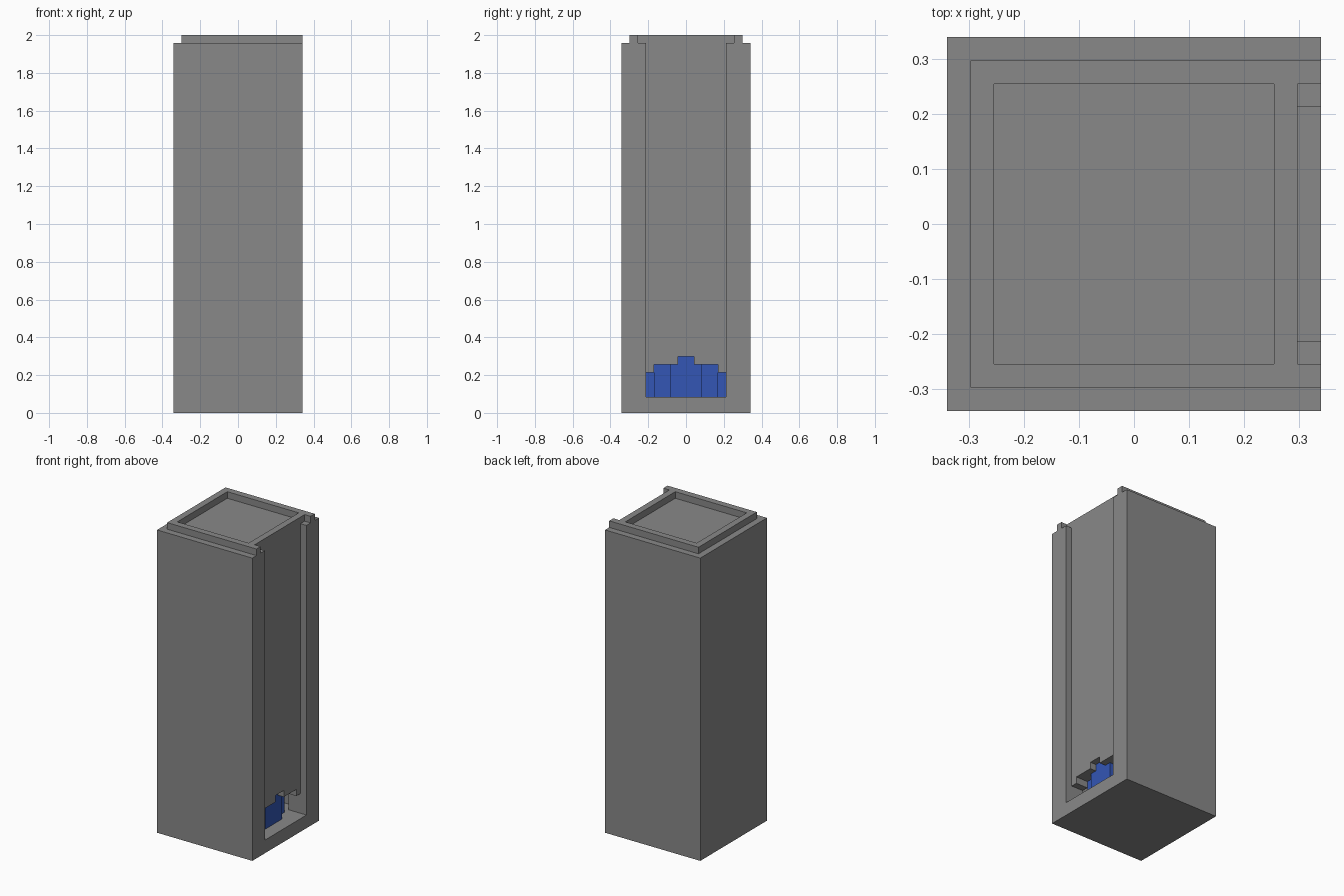
import bpy
import bmesh

cube = bpy.data.objects.get("Cube")
if cube:
    bpy.data.objects.remove(cube, do_unlink=True)

U = 2 / 47  # the whole model sits on a grid of this step


def material(name, color):
    mat = bpy.data.materials.new(name)
    mat.use_nodes = True
    mat.diffuse_color = (*color, 1)
    mat.node_tree.nodes["Principled BSDF"].inputs["Base Color"].default_value = (*color, 1)
    return mat


def prism(name, points, offset, mat=None):
    """Extrude a flat outline along an offset; all sizes in grid steps."""
    bm = bmesh.new()
    face = bm.faces.new([bm.verts.new([c * U for c in p]) for p in points])
    top = bmesh.ops.extrude_face_region(bm, geom=[face])["geom"]
    moved = [v for v in top if isinstance(v, bmesh.types.BMVert)]
    bmesh.ops.translate(bm, verts=moved, vec=[c * U for c in offset])
    bmesh.ops.recalc_face_normals(bm, faces=bm.faces)
    mesh = bpy.data.meshes.new(name)
    bm.to_mesh(mesh)
    bm.free()
    ob = bpy.data.objects.new(name, mesh)
    bpy.context.collection.objects.link(ob)
    if mat:
        mesh.materials.append(mat)
    return ob


def box(name, x0, x1, half_y, z0, z1, mat=None):
    outline = [(x0, -half_y, z0), (x1, -half_y, z0), (x1, half_y, z0), (x0, half_y, z0)]
    return prism(name, outline, (0, 0, z1 - z0), mat)


def combine(ob, tool, operation):
    """Bake a boolean into ob and remove the tool."""
    tool.hide_render = True
    mod = ob.modifiers.new("shape", "BOOLEAN")
    mod.operation = operation
    mod.solver = "EXACT"
    mod.object = tool
    bpy.context.view_layer.update()
    graph = bpy.context.evaluated_depsgraph_get()
    mesh = bpy.data.meshes.new_from_object(ob.evaluated_get(graph))
    ob.modifiers.clear()
    ob.data = mesh
    bpy.data.objects.remove(tool, do_unlink=True)


grey = material("stone grey", (0.25, 0.25, 0.25))
blue = material("deep blue", (0.033, 0.093, 0.46))

# Tower with a raised top
tower = box("tower", -8, 8, 8, 0, 46, grey)
combine(tower, box("rim", -7, 8, 7, 45, 47, grey), "UNION")

# Shallow tray inside the rim, and the notch where the rim ends
combine(tower, box("tray", -6, 6, 6, 46, 48, grey), "DIFFERENCE")
combine(tower, box("notch", 7, 9, 6, 46, 48, grey), "DIFFERENCE")

# Tall slot in the side
combine(tower, box("slot", 7, 9, 5, 2, 48, grey), "DIFFERENCE")

# Stepped arch at the foot of the slot, opening into a low chamber
half = [(5, 2), (5, 5), (4, 5), (4, 6), (1, 6), (1, 7)]
arch = half + [(-y, z) for y, z in reversed(half)]
combine(tower, prism("arch", [(4.5, y, z) for y, z in arch], (3, 0, 0), grey), "DIFFERENCE")
combine(tower, box("chamber", -6.5, 5, 6.5, 2, 8, grey), "DIFFERENCE")

# Stepped round drum standing in the chamber
quarter = [(6, 0), (6, 2), (5, 2), (5, 4), (4, 4), (4, 5), (2, 5), (2, 6)]
side = quarter[1:] + [(-x, y) for x, y in reversed(quarter[1:])]
plan = side + [(x, -y) for x, y in reversed(side)]
prism("drum", [(x, y, 2) for x, y in plan], (0, 0, 6), blue)
